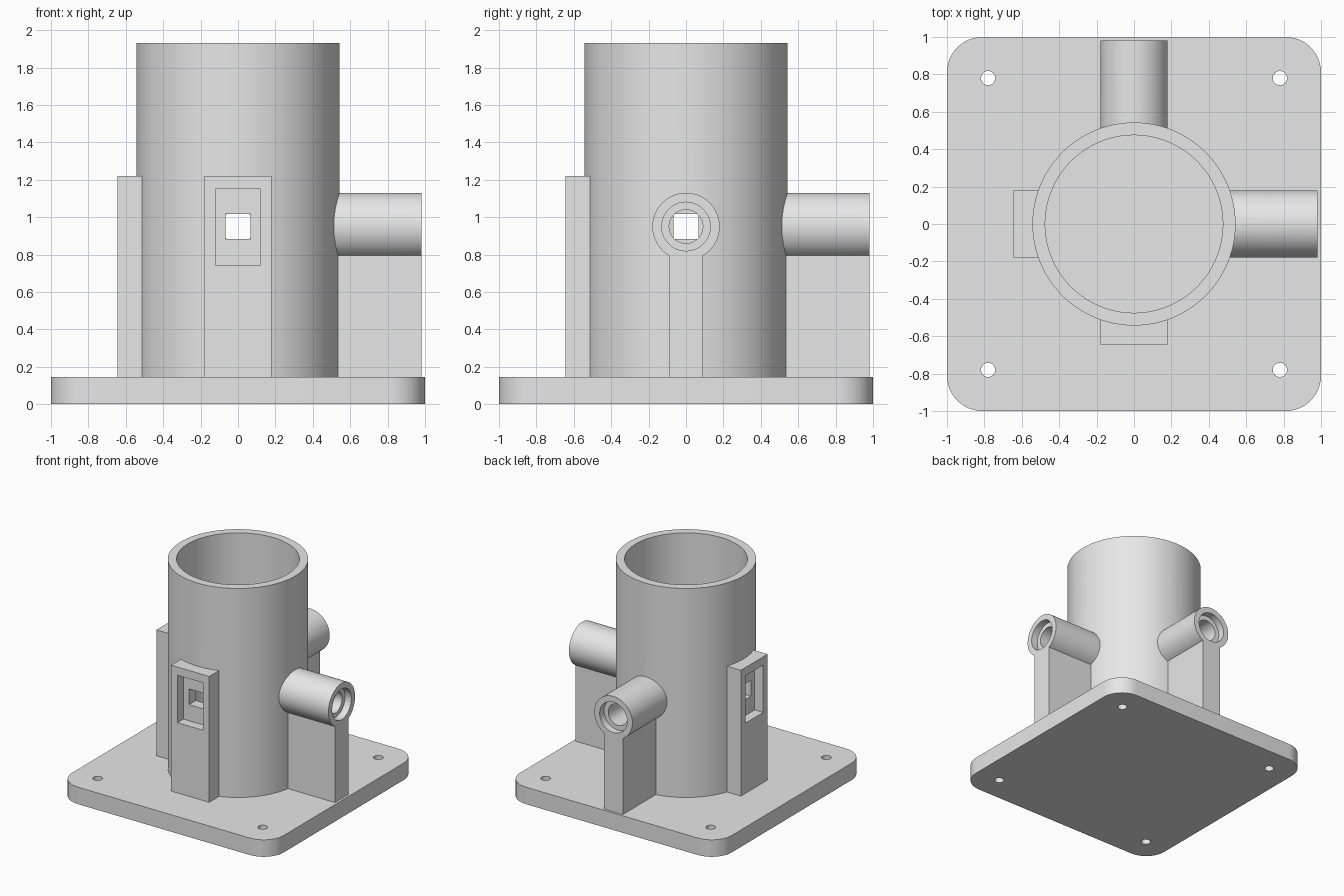
import bpy, bmesh, math
from mathutils import Matrix, Vector

default = bpy.data.objects.get("Cube")
if default:
    bpy.data.objects.remove(default, do_unlink=True)

grey = bpy.data.materials.new("light grey")
grey.use_nodes = True
grey.diffuse_color = (0.8, 0.8, 0.8, 1)
grey.node_tree.nodes["Principled BSDF"].inputs["Base Color"].default_value = (0.8, 0.8, 0.8, 1)

PLATE_TOP, TUBE_TOP, PORT_Z = 0.145, 1.93, 0.95
TUBE_R, BORE_R = 0.543, 0.475


def make(name, bm):
    mesh = bpy.data.meshes.new(name)
    bm.to_mesh(mesh)
    bm.free()
    mesh.materials.append(grey)
    obj = bpy.data.objects.new(name, mesh)
    bpy.context.collection.objects.link(obj)
    return obj


def box(name, low, high):
    low, high = Vector(low), Vector(high)
    bm = bmesh.new()
    bmesh.ops.create_cube(bm, size=1, matrix=Matrix.Translation((low + high) / 2)
                          @ Matrix.Diagonal((*(high - low), 1)))
    return make(name, bm)


def cylinder(name, radius, start, end, segments=64):
    start, end = Vector(start), Vector(end)
    axis = end - start
    bm = bmesh.new()
    bmesh.ops.create_cone(
        bm, cap_ends=True, segments=segments, radius1=radius, radius2=radius, depth=axis.length,
        matrix=Matrix.Translation((start + end) / 2) @ axis.to_track_quat('Z', 'Y').to_matrix().to_4x4())
    return make(name, bm)


def combine(obj, tool, operation='DIFFERENCE'):
    """Apply a boolean and discard the tool object."""
    mod = obj.modifiers.new("cut", 'BOOLEAN')
    mod.operation, mod.solver, mod.object = operation, 'EXACT', tool
    graph = bpy.context.evaluated_depsgraph_get()
    mesh = bpy.data.meshes.new_from_object(obj.evaluated_get(graph))
    obj.modifiers.clear()
    obj.data = mesh
    bpy.data.objects.remove(tool, do_unlink=True)


def turned(obj, angle):
    obj.data.transform(Matrix.Rotation(angle, 4, 'Z'))
    return obj


def port_bore():
    return cylinder("bore", 0.09, (0.3, 0, PORT_Z), (1.2, 0, PORT_Z))


def window():
    return box("window", (-0.067, -0.8, PORT_Z - 0.067), (0.067, -0.3, PORT_Z + 0.067))


def tube_core():
    return cylinder("core", TUBE_R - 0.01, (0, 0, -0.2), (0, 0, 2.2), 96)


# Base plate with rounded corners and four screw holes
plate = box("base_plate", (-1, -1, 0), (1, 1, PLATE_TOP))
bm = bmesh.new()
bm.from_mesh(plate.data)
uprights = [e for e in bm.edges if abs(e.verts[0].co.z - e.verts[1].co.z) > 0.1]
bmesh.ops.bevel(bm, geom=uprights, offset=0.19, segments=12, profile=0.5, affect='EDGES')
bm.to_mesh(plate.data)
bm.free()
for x in (-0.78, 0.78):
    for y in (-0.78, 0.78):
        combine(plate, cylinder("hole", 0.038, (x, y, -0.1), (x, y, 0.3), 32))

# Main open tube, pierced by two round ports and two square windows
tube = cylinder("main_tube", TUBE_R, (0, 0, PLATE_TOP), (0, 0, TUBE_TOP), 96)
combine(tube, cylinder("bore", BORE_R, (0, 0, 0), (0, 0, 2.2), 96))
for angle in (0, math.pi / 2):
    combine(tube, turned(port_bore(), angle))
    combine(tube, turned(window(), -angle))
parts = [plate, tube]

# Side nozzles on supporting webs, left and back
for side, angle in (("left", 0), ("back", math.pi / 2)):
    nozzle = cylinder(side + "_nozzle", 0.18, (0.3, 0, PORT_Z), (0.98, 0, PORT_Z))
    combine(nozzle, box("web", (0.3, -0.09, PLATE_TOP), (0.98, 0.09, PORT_Z)), 'UNION')
    combine(nozzle, tube_core())
    combine(nozzle, port_bore())
    combine(nozzle, cylinder("counterbore", 0.13, (0.92, 0, PORT_Z), (1.2, 0, PORT_Z)))
    parts.append(turned(nozzle, angle))

# Sensor pads with a pocket and a square window, front and right
for side, angle in (("front", 0), ("right", -math.pi / 2)):
    pad = box(side + "_pad", (-0.18, -0.645, PLATE_TOP), (0.18, -0.4, 1.22))
    combine(pad, tube_core())
    combine(pad, box("pocket", (-0.12, -0.8, 0.745), (0.12, -0.565, 1.15)))
    combine(pad, window())
    parts.append(turned(pad, angle))

# Smooth the round walls and keep the edges crisp
bpy.ops.object.select_all(action='DESELECT')
for obj in parts:
    obj.select_set(True)
bpy.context.view_layer.objects.active = tube
bpy.ops.object.shade_smooth_by_angle(angle=math.radians(30))
